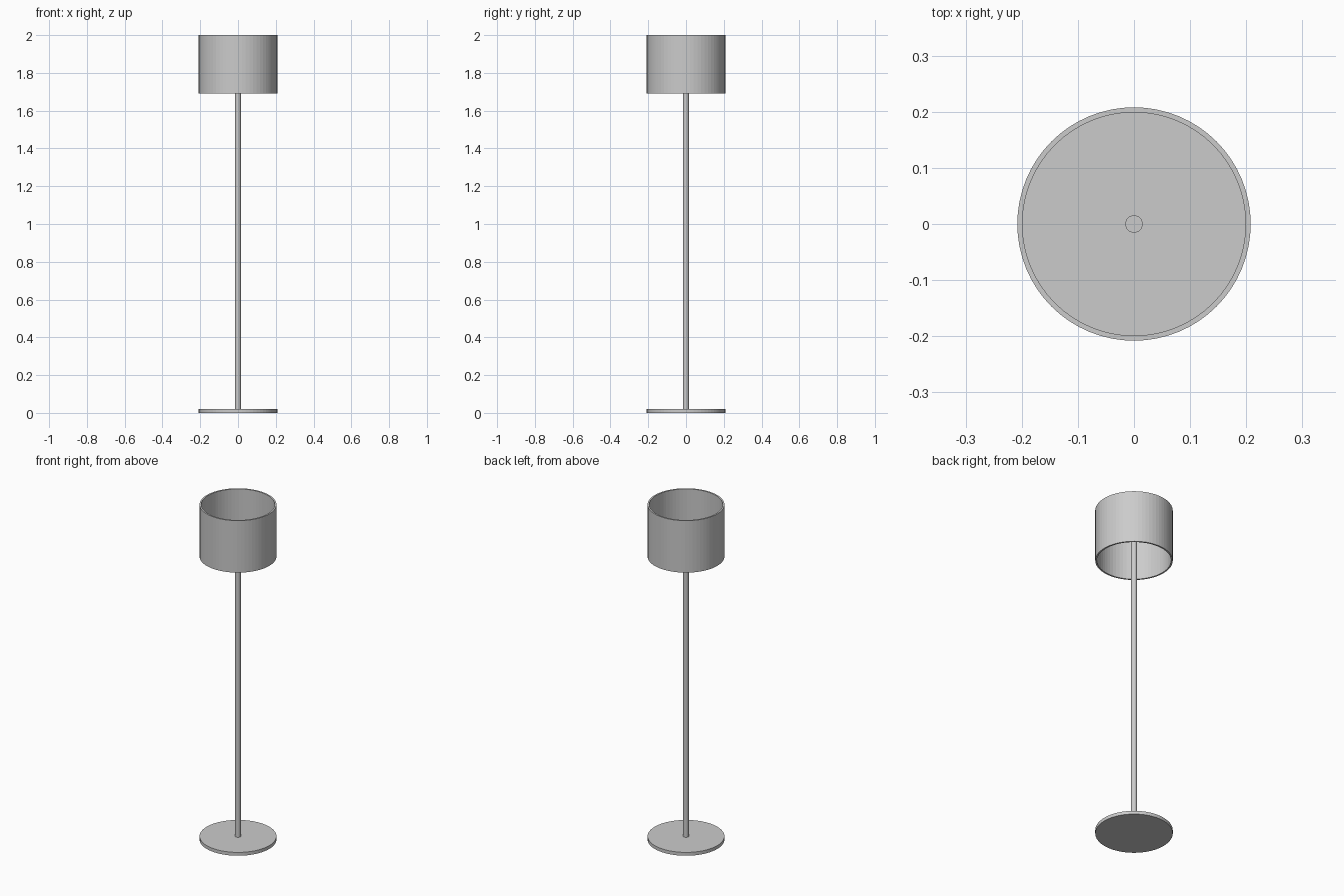
import bpy, bmesh
from math import cos, sin, tau

if "Cube" in bpy.data.objects:
    bpy.data.objects.remove(bpy.data.objects["Cube"])

SIDES = 64


def lathe(name, profile, sides=SIDES):
    """Revolve a closed (radius, z) profile around z; radius 0 becomes a pole."""
    bm = bmesh.new()
    rings = []
    for r, z in profile:
        if r == 0:
            rings.append([bm.verts.new((0, 0, z))] * sides)
        else:
            rings.append([bm.verts.new((r * cos(tau * i / sides), r * sin(tau * i / sides), z))
                          for i in range(sides)])
    for a, b in zip(rings, rings[1:] + rings[:1]):
        for i in range(sides):
            j = (i + 1) % sides
            corners = list(dict.fromkeys((a[i], a[j], b[j], b[i])))
            if len(corners) > 2:
                bm.faces.new(corners)
    bmesh.ops.recalc_face_normals(bm, faces=bm.faces)
    mesh = bpy.data.meshes.new(name)
    bm.to_mesh(mesh)
    bm.free()
    obj = bpy.data.objects.new(name, mesh)
    bpy.context.collection.objects.link(obj)
    return obj


def cylinder(name, radius, z0, z1, sides=SIDES):
    return lathe(name, [(0, z0), (radius, z0), (radius, z1), (0, z1)], sides)


# Flat round foot
cylinder("base", 0.208, 0.0, 0.02)

# Slim pole, ending inside the shade
cylinder("pole", 0.0155, 0.02, 1.84, 32)

# Drum shade: thin tube, open at top and bottom
lathe("shade", [(0.208, 1.69), (0.208, 2.0), (0.199, 2.0), (0.199, 1.69)])
